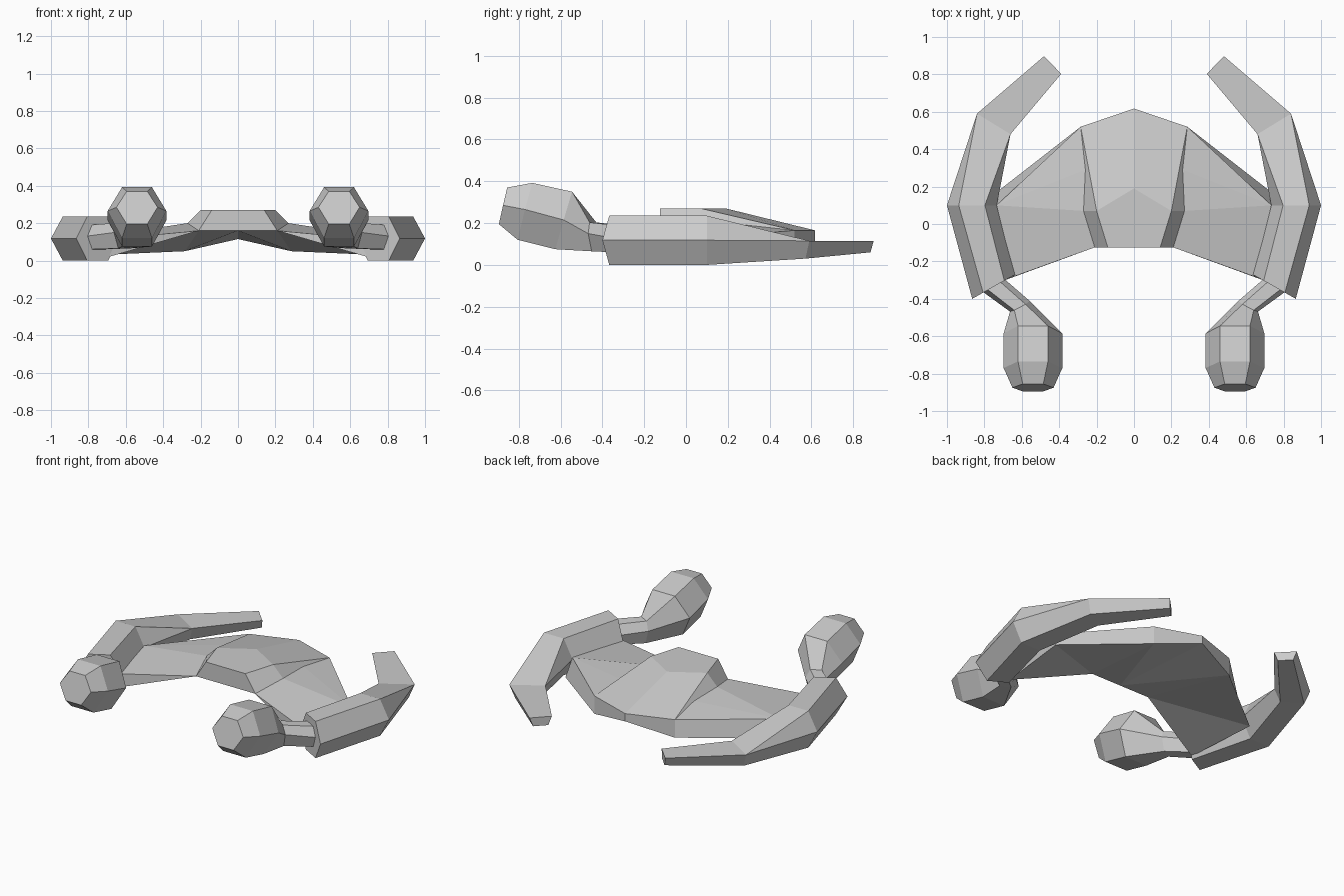
import bpy, bmesh
from math import cos, sin, radians

if "Cube" in bpy.data.objects:
    bpy.data.objects.remove(bpy.data.objects["Cube"])


def finish(bm, name):
    # mirror across x, weld and orient
    bmesh.ops.mirror(bm, geom=bm.verts[:] + bm.edges[:] + bm.faces[:],
                     axis='X', merge_dist=0.0005)
    bmesh.ops.remove_doubles(bm, verts=bm.verts[:], dist=0.0005)
    bmesh.ops.recalc_face_normals(bm, faces=bm.faces[:])
    mesh = bpy.data.meshes.new(name)
    bm.to_mesh(mesh)
    bm.free()
    ob = bpy.data.objects.new(name, mesh)
    bpy.context.collection.objects.link(ob)
    return ob


def section(x, y, angle, widths, heights, lean=0.0):
    """Six-sided section: half widths and heights of top, middle, bottom."""
    c, s = cos(radians(angle)), sin(radians(angle))
    (wt, wm, wb), (zt, zm, zb) = widths, heights
    pts = [(wm, zm, 0), (wt, zt, lean), (-wt, zt, lean),
           (-wm, zm, 0), (-wb, zb, -lean), (wb, zb, -lean)]
    return [(x + w * c, y + w * s + d, z) for w, z, d in pts]


def loft(name, sections):
    bm = bmesh.new()
    rings = [[bm.verts.new(p) for p in sec] for sec in sections]
    for a, b in zip(rings, rings[1:]):
        for i in range(6):
            j = (i + 1) % 6
            bm.faces.new((a[i], a[j], b[j], b[i]))
    bm.faces.new(rings[0])
    bm.faces.new(rings[-1])
    bmesh.ops.remove_doubles(bm, verts=bm.verts[:], dist=0.0005)
    return finish(bm, name)


# curved side booms
loft("side_booms", [
    section(.75, -.335, -29.5, (.065, .132, .065), (.235, .118, 0)),
    section(.867, .1, 0, (.07, .133, .07), (.235, .118, 0)),
    section(.75, .535, 31.5, (.105, .105, .07), (.115, .115, .03)),
    section(.435, .85, 46, (.066, .066, .045), (.115, .115, .06)),
])

# front pods with their short arms
loft("front_pods", [
    section(.54, -.875, 0, (.055, .11, .055), (.37, .285, .195), .02),
    section(.54, -.77, 0, (.08, .157, .08), (.392, .265, .12), .035),
    section(.54, -.585, 0, (.08, .157, .08), (.35, .215, .075), .04),
    section(.61, -.44, -28, (.034, .06, .034), (.203, .15, .065), -.005),
    section(.755, -.325, -29.5, (.04, .068, .04), (.19, .13, .06)),
])

# central hull and wings, half outline then mirrored
P = dict(
    deck_front=(.14, -.125, .27), deck_mid=(.2, .07, .27), rear=(.285, .52, .165),
    c_front=(0, -.125, .27), c_peak=(0, .19, .27), c_rear=(0, .617, .165),
    root_front=(.21, -.125, .16), root_mid=(.27, .07, .2), root_back=(.26, .29, .19),
    tip_front=(.64, -.28, .12), tip_back=(.735, .1, .13),
    c_under=(0, -.125, .16), c_low=(0, .617, .115), rear_low=(.285, .52, .05),
    tip_front_low=(.69, -.3, .02), tip_back_low=(.735, .17, .03))
F = [
    "c_front deck_front deck_mid c_peak",
    "c_peak deck_mid rear c_rear",
    "deck_front root_front root_mid deck_mid",
    "deck_mid root_mid root_back rear",
    "root_front tip_front tip_back root_mid",
    "root_mid tip_back root_back",
    "root_back tip_back rear",
    "rear rear_low c_low c_rear",
    "tip_back tip_back_low rear_low rear",
    "c_front c_under root_front deck_front",
    "root_front tip_front_low tip_front",
    "tip_front tip_front_low tip_back_low tip_back",
    "c_under c_low rear_low",
    "c_under rear_low root_front",
    "root_front rear_low tip_back_low",
    "root_front tip_back_low tip_front_low",
]
bm = bmesh.new()
V = {k: bm.verts.new(p) for k, p in P.items()}
for f in F:
    bm.faces.new([V[k] for k in f.split()])
finish(bm, "central_hull")
